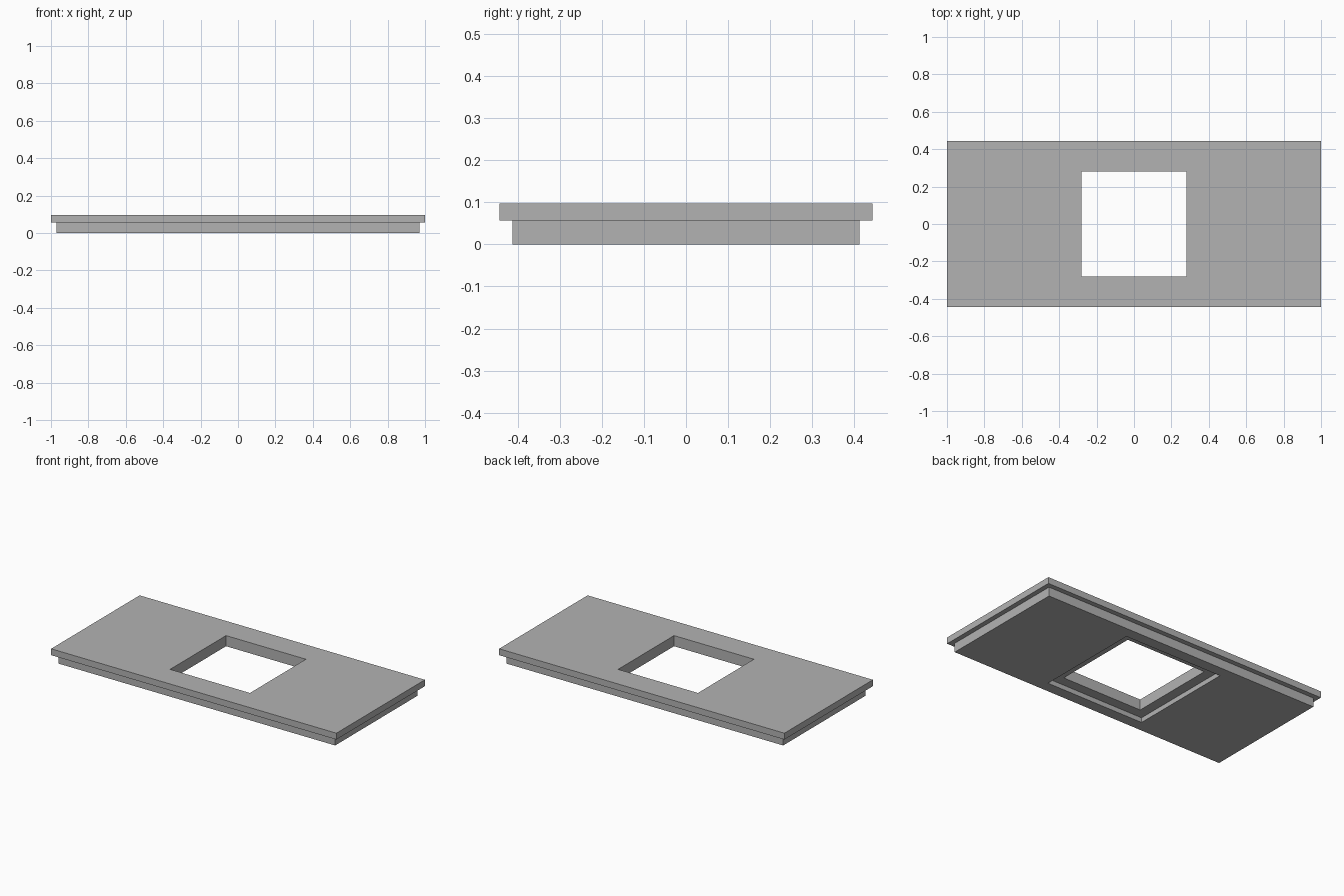
import bpy
import bmesh

cube = bpy.data.objects.get("Cube")
if cube:
    bpy.data.objects.remove(cube, do_unlink=True)


def make_material(name, colour):
    mat = bpy.data.materials.new(name)
    mat.use_nodes = True
    mat.diffuse_color = colour
    mat.node_tree.nodes["Principled BSDF"].inputs["Base Color"].default_value = colour
    return mat


def rectangle(bm, half_x, half_y, z):
    corners = [(-1, -1), (1, -1), (1, 1), (-1, 1)]
    return [bm.verts.new((sx * half_x, sy * half_y, z)) for sx, sy in corners]


# Heights and half sizes of the slab, its opening and the rebate beneath
TOP, STEP, LIP = 0.0975, 0.057, 0.03
OPENING, REBATE = 0.28, 0.343
BASE_X, BASE_Y = 0.97, 0.4125
RIM_X, RIM_Y = 1.0, 0.443

# Cross-section running up the outside, over the top and down the opening
section = [
    (BASE_X, BASE_Y, 0), (BASE_X, BASE_Y, STEP),
    (RIM_X, RIM_Y, STEP), (RIM_X, RIM_Y, TOP),
    (OPENING, OPENING, TOP), (OPENING, OPENING, LIP),
    (REBATE, REBATE, LIP), (REBATE, REBATE, 0),
]

# Join each rectangle to the next, closing back on the first
bm = bmesh.new()
rings = [rectangle(bm, *level) for level in section]
for ring, following in zip(rings, rings[1:] + rings[:1]):
    for i in range(4):
        j = (i + 1) % 4
        bm.faces.new((ring[i], ring[j], following[j], following[i]))
bmesh.ops.recalc_face_normals(bm, faces=bm.faces)

mesh = bpy.data.meshes.new("stepped_panel")
bm.to_mesh(mesh)
bm.free()
mesh.materials.append(make_material("mid grey", (0.45, 0.45, 0.45, 1)))
panel = bpy.data.objects.new("stepped_panel", mesh)
bpy.context.collection.objects.link(panel)
